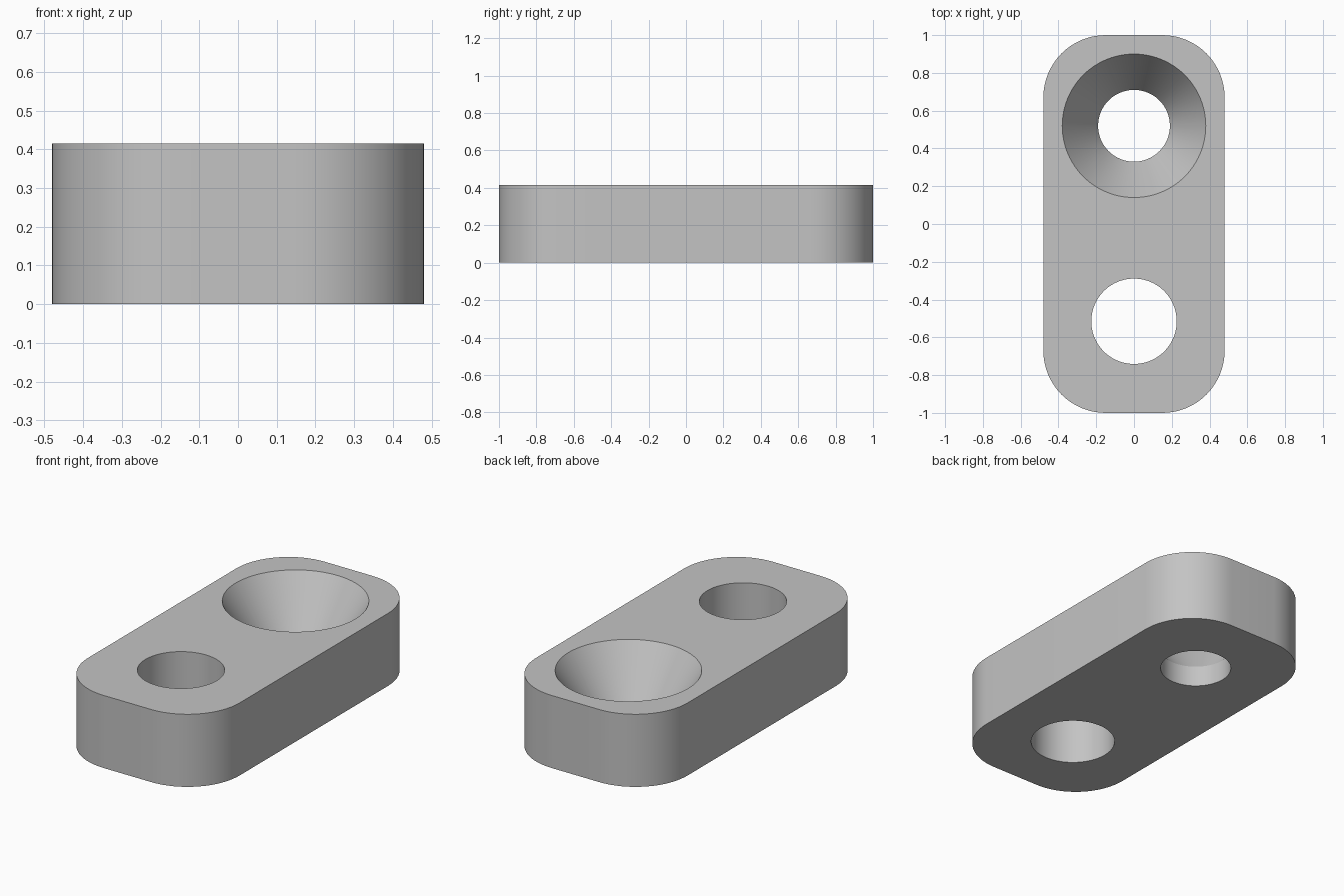
import bpy
import bmesh
from math import cos, sin, radians, tau

HEIGHT = 0.415
HALF_X, HALF_Y, CORNER = 0.48, 1.0, 0.33
MARGIN = 0.1  # how far cutters stick out of the plate

cube = bpy.data.objects.get("Cube")
if cube:
    bpy.data.objects.remove(cube, do_unlink=True)

grey = bpy.data.materials.new("light_grey")
grey.use_nodes = True
grey.diffuse_color = (0.55, 0.55, 0.55, 1)
grey.node_tree.nodes["Principled BSDF"].inputs["Base Color"].default_value = grey.diffuse_color


def loft(name, rings):
    """Skin a stack of equal rings and cap both ends."""
    bm = bmesh.new()
    loops = [[bm.verts.new(p) for p in ring] for ring in rings]
    n = len(loops[0])
    for low, high in zip(loops, loops[1:]):
        for i in range(n):
            j = (i + 1) % n
            bm.faces.new((low[i], low[j], high[j], high[i]))
    bm.faces.new(loops[0][::-1])
    bm.faces.new(loops[-1])
    bmesh.ops.recalc_face_normals(bm, faces=bm.faces)
    mesh = bpy.data.meshes.new(name)
    bm.to_mesh(mesh)
    bm.free()
    mesh.materials.append(grey)
    obj = bpy.data.objects.new(name, mesh)
    bpy.context.collection.objects.link(obj)
    return obj


def circle(y, r, z, n=96):
    return [(r * cos(tau * i / n), y + r * sin(tau * i / n), z) for i in range(n)]


def rounded_rectangle(z, steps=16):
    points = []
    for k, (sx, sy) in enumerate([(1, 1), (-1, 1), (-1, -1), (1, -1)]):
        for i in range(steps + 1):
            a = radians(90 * (k + i / steps))
            points.append((sx * (HALF_X - CORNER) + CORNER * cos(a),
                           sy * (HALF_Y - CORNER) + CORNER * sin(a), z))
    return points


# Plate with rounded corners
plate = loft("plate", [rounded_rectangle(0), rounded_rectangle(HEIGHT)])

# Straight hole at the front
straight = loft("straight_hole_cutter",
                [circle(-0.515, 0.226, z) for z in (-MARGIN, HEIGHT + MARGIN)])

# Countersunk hole at the back: short bore, then a cone widening to the top
bore, mouth, bore_top = 0.19, 0.38, 0.12
slope = (mouth - bore) / (HEIGHT - bore_top)
countersink = loft("countersink_cutter",
                   [circle(0.52, bore, -MARGIN),
                    circle(0.52, bore, bore_top),
                    circle(0.52, mouth + slope * MARGIN, HEIGHT + MARGIN)])

bpy.ops.object.select_all(action="DESELECT")
plate.select_set(True)
bpy.context.view_layer.objects.active = plate
for cutter in (straight, countersink):
    cutter.hide_render = True
    mod = plate.modifiers.new(cutter.name, "BOOLEAN")
    mod.operation = "DIFFERENCE"
    mod.solver = "EXACT"
    mod.object = cutter
    bpy.ops.object.modifier_apply(modifier=mod.name)
    bpy.data.objects.remove(cutter, do_unlink=True)

bpy.ops.object.shade_smooth_by_angle(angle=radians(25))
